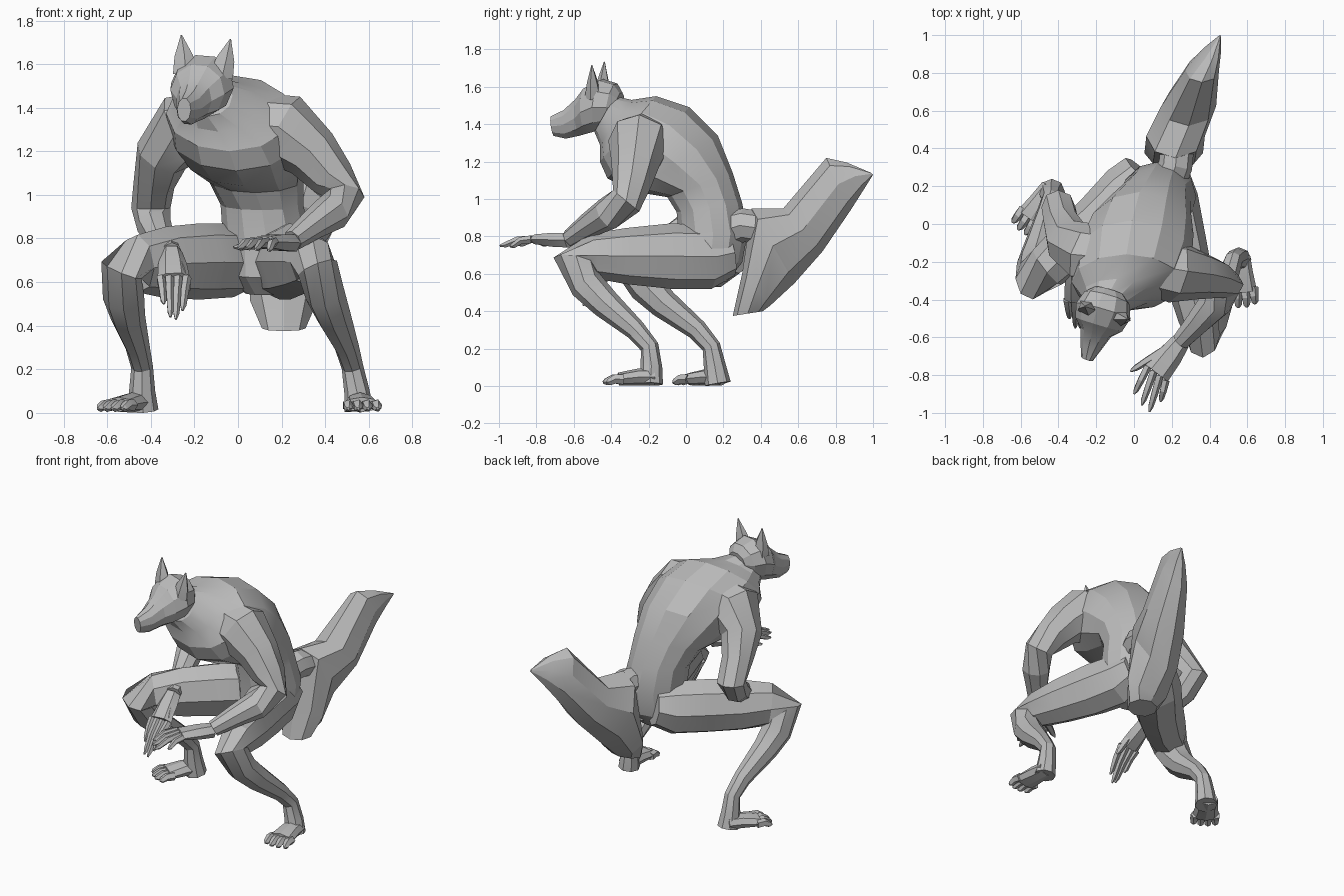
import bpy, bmesh, math
from mathutils import Vector, Matrix

if "Cube" in bpy.data.objects:
    bpy.data.objects.remove(bpy.data.objects["Cube"], do_unlink=True)

grey = bpy.data.materials.new("plain grey")
grey.use_nodes = True
COLOUR = (0.5, 0.5, 0.5, 1)
grey.diffuse_color = COLOUR
grey.node_tree.nodes["Principled BSDF"].inputs["Base Color"].default_value = COLOUR
X, Y = Vector((1, 0, 0)), Vector((0, 1, 0))


def skin(name, rings, n, matrix=None):
    """Bridge elliptical rings given as (centre, side vector, up vector)."""
    bm = bmesh.new()
    loops = []
    for c, side, up in rings:
        loops.append([bm.verts.new(c + side * math.cos(a) + up * math.sin(a))
                      for a in (math.tau * i / n for i in range(n))])
    for a, b in zip(loops, loops[1:]):
        for i in range(n):
            j = (i + 1) % n
            bm.faces.new((a[i], a[j], b[j], b[i]))
    bm.faces.new(loops[0])
    bm.faces.new(loops[-1])
    if matrix:
        bm.transform(matrix)
    bmesh.ops.recalc_face_normals(bm, faces=bm.faces)
    mesh = bpy.data.meshes.new(name)
    bm.to_mesh(mesh)
    bm.free()
    mesh.materials.append(grey)
    ob = bpy.data.objects.new(name, mesh)
    bpy.context.collection.objects.link(ob)
    bpy.ops.object.select_all(action='DESELECT')
    ob.select_set(True)
    bpy.context.view_layer.objects.active = ob
    bpy.ops.object.shade_smooth_by_angle(angle=math.radians(22))
    return ob


def profile_loft(name, stations, n, matrix=None):
    """Stations: x, first edge (y, z), second edge (y, z), half width."""
    rings = []
    for x, y0, z0, y1, z1, w in stations:
        a, b = Vector((x, y0, z0)), Vector((x, y1, z1))
        rings.append(((a + b) / 2, X * w, (a - b) / 2))
    return skin(name, rings, n, matrix)


def path_loft(name, stations, n, ref=X, matrix=None):
    """Stations: x, y, z, side radius and, if different, up radius."""
    pts = [Vector(s[:3]) for s in stations]
    rings = []
    for i, s in enumerate(stations):
        t = (pts[min(i + 1, len(pts) - 1)] - pts[max(i - 1, 0)]).normalized()
        side = (ref - t * ref.dot(t)).normalized()
        rings.append((pts[i], side * s[3], t.cross(side) * s[-1]))
    return skin(name, rings, n, matrix)


def digit(name, base, tip, r, lift):
    """A tapering finger or toe with a raised middle joint."""
    mid = base.lerp(tip, 0.5) + Vector((0, 0, lift))
    path_loft(name, [(*base, r), (*mid, r * 0.9), (*base.lerp(tip, 0.85), r * 0.7),
                     (*tip, r * 0.25)], 5)


def hand(label, wrist, knuckle, side, tips, thumb_base, thumb_tip):
    w, k, side = Vector(wrist), Vector(knuckle), Vector(side).normalized()
    path_loft(label + "_palm", [(*w, 0.05, 0.045), (*w.lerp(k, 0.45), 0.066, 0.043),
                                (*k, 0.074, 0.03)], 6, side)
    for i, tip in enumerate(tips):
        base = k + side * (i - 1.5) * 0.04
        digit(f"{label}_finger_{i + 1}", base, Vector(tip), 0.022, 0.014)
    digit(label + "_thumb", Vector(thumb_base), Vector(thumb_tip), 0.025, 0.005)


def foot(label, heel, toe):
    h, t = Vector(heel), Vector(toe)
    d = t - h
    side = Vector((-d.y, d.x, 0)).normalized()
    path_loft(label + "_foot", [(*h, 0.06, 0.045), (*h.lerp(t, 0.3), 0.068, 0.046),
                                (*(h.lerp(t, 0.68) - Vector((0, 0, 0.01))), 0.083, 0.034)], 8, side)
    for i in range(4):
        off = side * (i - 1.5)
        base = h.lerp(t, 0.6) + off * 0.042
        tip = t + off * 0.045 - d * 0.05 * abs(i - 1.5)
        tip.z = 0.02
        base.z = 0.035
        digit(f"{label}_toe_{i + 1}", base, tip, 0.028, 0.01)


# Hunched torso running up into the neck: back edge, front edge, half width
profile_loft("torso", [
    (.13, .22, .56, .04, .54, .10), (.13, .30, .66, -.04, .62, .19),
    (.13, .33, .82, -.04, .80, .20), (.11, .30, .98, -.05, .93, .19),
    (.08, .25, 1.14, -.10, 1.01, .22), (.03, .17, 1.34, -.28, 1.04, .285),
    (-.01, .02, 1.49, -.42, 1.11, .315), (-.04, -.16, 1.55, -.46, 1.20, .29),
    (-.09, -.29, 1.53, -.46, 1.29, .19), (-.14, -.38, 1.55, -.49, 1.36, .115)], 12)

# Head, turned to its right and tilted slightly
pivot = Vector((-.16, -.45, 1.5))
turn = (Matrix.Translation(pivot) @ Matrix.Rotation(-.29, 4, 'Z')
        @ Matrix.Rotation(.08, 4, 'Y') @ Matrix.Translation(-pivot))
profile_loft("head", [
    (-.16, -.34, 1.57, -.36, 1.44, .08), (-.16, -.37, 1.62, -.41, 1.38, .125),
    (-.16, -.45, 1.645, -.47, 1.36, .15), (-.16, -.54, 1.60, -.53, 1.345, .13),
    (-.16, -.59, 1.54, -.57, 1.335, .085), (-.16, -.66, 1.48, -.65, 1.32, .06),
    (-.16, -.735, 1.445, -.72, 1.335, .033)], 10, turn)
for label, s in (("right", -1), ("left", 1)):
    path_loft(label + "_ear", [
        (-.16 + s * .088, -.47, 1.55, .058, .045), (-.16 + s * .1, -.468, 1.63, .046, .03),
        (-.16 + s * .118, -.465, 1.725, .003)], 5, X, turn)

# Bushy tail: upper edge, lower edge, half width
profile_loft("tail", [
    (.21, .25, .375, .41, .40, .10), (.21, .30, .60, .45, .43, .155),
    (.22, .35, .95, .58, .55, .155), (.29, .52, .95, .73, .72, .145),
    (.36, .75, 1.22, .88, .94, .09), (.41, .86, 1.195, .95, 1.05, .05),
    (.455, .99, 1.14, 1.0, 1.13, .005)], 8)
path_loft("tail_root", [(.17, .2, .83, .1), (.22, .31, .86, .09), (.23, .42, .84, .09)], 8)

# Left arm reaching forward, right arm folded over the thigh
path_loft("left_arm", [
    (.08, -.22, 1.32, .15), (.21, -.25, 1.3, .168), (.34, -.27, 1.19, .13),
    (.43, -.29, 1.08, .105), (.49, -.32, .99, .09), (.43, -.42, .92, .088),
    (.34, -.52, .86, .068), (.25, -.62, .79, .05)], 8, Y)
path_loft("right_arm", [
    (-.08, -.18, 1.34, .15), (-.25, -.16, 1.3, .168), (-.35, -.09, 1.18, .125),
    (-.385, .01, 1.05, .095), (-.4, .09, .94, .09), (-.385, .02, .86, .08),
    (-.34, -.13, .77, .06), (-.305, -.25, .735, .048)], 8, Y)
hand("left", (.25, -.62, .78), (.12, -.79, .785), (.79, -.61, 0),
     [(0, -.9, .755), (.04, -.96, .755), (.08, -.995, .75), (.14, -.94, .745)],
     (.17, -.66, .775), (-.02, -.78, .76))
hand("right", (-.305, -.25, .735), (-.295, -.4, .62), X,
     [(-.34, -.5, .5), (-.31, -.55, .44), (-.285, -.55, .43), (-.255, -.53, .47)],
     (-.27, -.32, .69), (-.225, -.43, .56))

# Legs, each from buttock over the knee to the heel
path_loft("left_leg", [
    (.17, .24, .71, .13, .12), (.19, .13, .69, .15, .17), (.24, -.08, .695, .14, .175),
    (.3, -.32, .695, .125, .15), (.34, -.5, .695, .105, .12), (.365, -.595, .665, .095, .115),
    (.4, -.53, .54, .092), (.44, -.43, .44, .08), (.5, -.27, .3, .056),
    (.525, -.195, .21, .05), (.545, -.185, .1, .058), (.555, -.19, .012, .067)], 8)
path_loft("right_leg", [
    (.06, .26, .72, .14, .12), (-.02, .17, .7, .165, .17), (-.17, .02, .695, .155, .175),
    (-.33, -.12, .69, .14, .165), (-.46, -.23, .685, .12, .135), (-.535, -.285, .655, .1, .115),
    (-.525, -.21, .53, .095), (-.505, -.12, .44, .08), (-.46, .06, .3, .056),
    (-.44, .135, .21, .05), (-.44, .155, .1, .06), (-.435, .17, .012, .07)], 8)
foot("left", (.555, -.17, .048), (.575, -.45, .048))
foot("right", (-.435, .19, .048), (-.6, -.05, .048))
